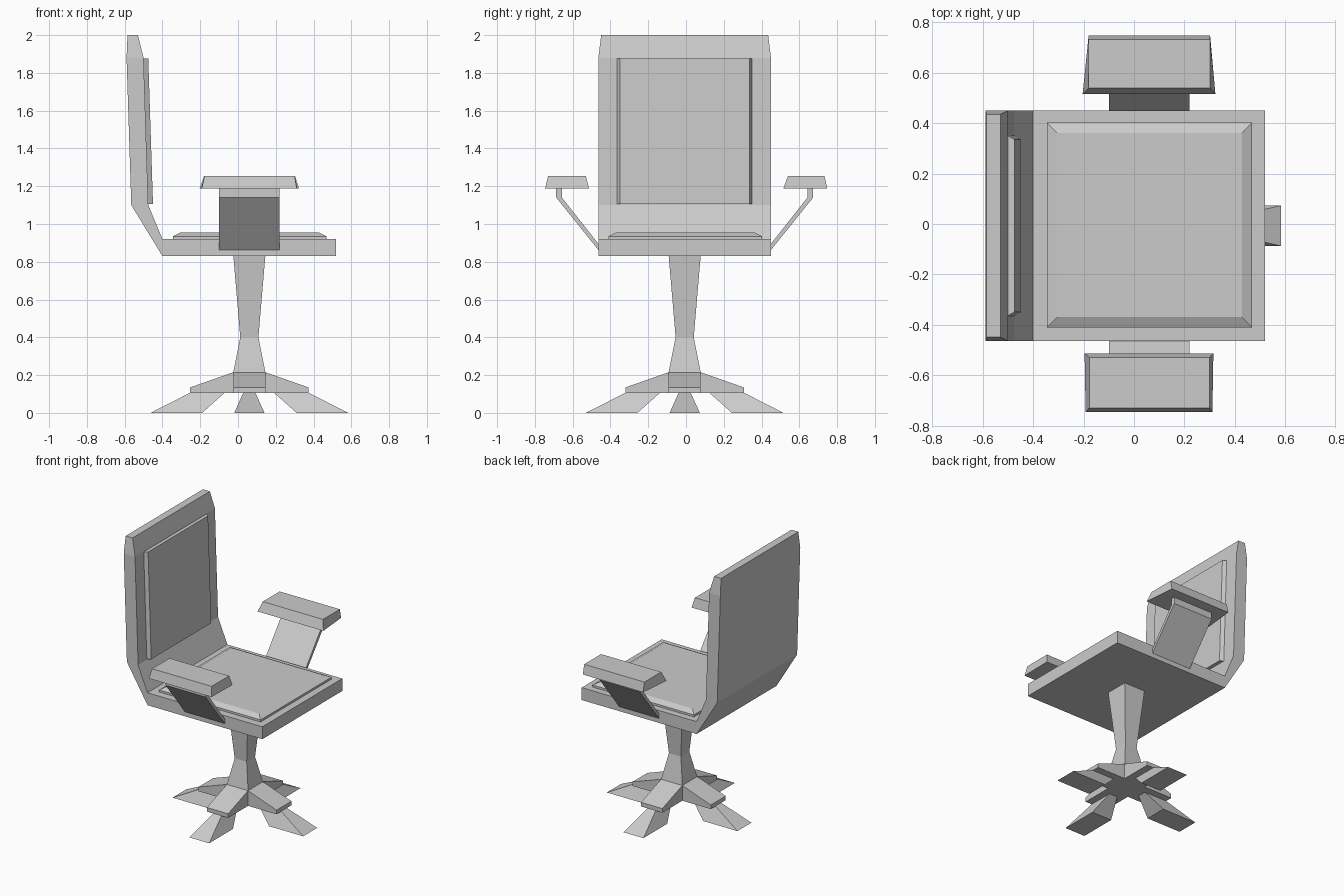
import bpy, bmesh

if "Cube" in bpy.data.objects:
    bpy.data.objects.remove(bpy.data.objects["Cube"])

CX, CY = 0.06, -0.007   # pedestal axis


def loft(name, sections):
    """Solid through a list of matching closed sections."""
    bm = bmesh.new()
    rings = [[bm.verts.new(p) for p in s] for s in sections]
    n = len(rings[0])
    for a, b in zip(rings, rings[1:]):
        for i in range(n):
            j = (i + 1) % n
            bm.faces.new((a[i], a[j], b[j], b[i]))
    bm.faces.new(rings[0][::-1])
    bm.faces.new(rings[-1])
    bmesh.ops.recalc_face_normals(bm, faces=bm.faces)
    me = bpy.data.meshes.new(name)
    bm.to_mesh(me)
    bm.free()
    ob = bpy.data.objects.new(name, me)
    bpy.context.collection.objects.link(ob)
    return ob


def rect(x0, x1, y0, y1, z):
    return [(x0, y0, z), (x1, y0, z), (x1, y1, z), (x0, y1, z)]


# Seat and back in one bent slab: (outer x, z), (inner x, z), half width
spine = [((0.52, 0.83), (0.52, 0.92), 0.457),
         ((-0.40, 0.83), (-0.40, 0.92), 0.457),
         ((-0.565, 1.10), (-0.475, 1.10), 0.457),
         ((-0.59, 1.88), (-0.50, 1.88), 0.457),
         ((-0.585, 2.0), (-0.53, 2.0), 0.442)]
loft("seat_shell", [[(o[0], CY - w, o[1]), (o[0], CY + w, o[1]),
                     (i[0], CY + w, i[1]), (i[0], CY - w, i[1])] for o, i, w in spine])

# Seat cushion with bevelled rim
loft("seat_cushion", [rect(-0.345, 0.468, -0.41, 0.402, 0.915),
                      rect(-0.345, 0.468, -0.41, 0.402, 0.935),
                      rect(-0.305, 0.428, -0.37, 0.362, 0.955)])

# Back cushion with bevelled sides
loft("back_cushion", [[(x - 0.03, CY - 0.36, z), (x - 0.03, CY + 0.36, z),
                       (x, CY + 0.343, z), (x, CY - 0.343, z)]
                      for x, z in ((-0.45, 1.105), (-0.475, 1.875))])

# Arm struts, mirrored
strut = [((0.455, 0.86), (0.455, 0.893)), ((0.68, 1.14), (0.65, 1.14)),
         ((0.68, 1.19), (0.65, 1.19))]
for side, s in (("left", 1), ("right", -1)):
    loft(side + "_arm_strut", [[(-0.10, CY + s * a[0], a[1]), (0.22, CY + s * a[0], a[1]),
                                (0.22, CY + s * b[0], b[1]), (-0.10, CY + s * b[0], b[1])]
                               for a, b in strut])

# Arm pads (the left one tapers outward)
loft("left_arm_pad", [
    [(-0.204, 0.515, 1.187), (0.323, 0.515, 1.187), (0.302, 0.748, 1.187), (-0.18, 0.748, 1.187)],
    rect(-0.18, 0.302, 0.54, 0.733, 1.255)])
loft("right_arm_pad", [
    [(-0.192, -0.746, 1.187), (0.311, -0.746, 1.187), (0.315, -0.513, 1.187), (-0.196, -0.513, 1.187)],
    rect(-0.177, 0.30, -0.73, -0.53, 1.255)])

# Square pedestal column, waisted
loft("column", [rect(CX - r, CX + r, CY - r, CY + r, z)
                for r, z in ((0.085, 0.105), (0.085, 0.215), (0.048, 0.40), (0.085, 0.835))])

# Four base arms, each with a flared foot
for k, (c, s) in enumerate(((1, 0), (0, 1), (-1, 0), (0, -1))):
    def turn(points):
        return [(CX + u * c - v * s, CY + u * s + v * c, z) for u, v, z in points]

    w = 0.085
    loft(f"base_arm_{k + 1}", [turn([(u, -w, 0.105), (u, w, 0.105), (u, w, h), (u, -w, h)])
                               for u, h in ((0.085, 0.215), (0.313, 0.135))])
    loft(f"foot_{k + 1}", [turn(rect(0.13, 0.313, -0.032, 0.032, 0.107)),
                           turn(rect(0.25, 0.523, -0.08, 0.08, 0.0))])
